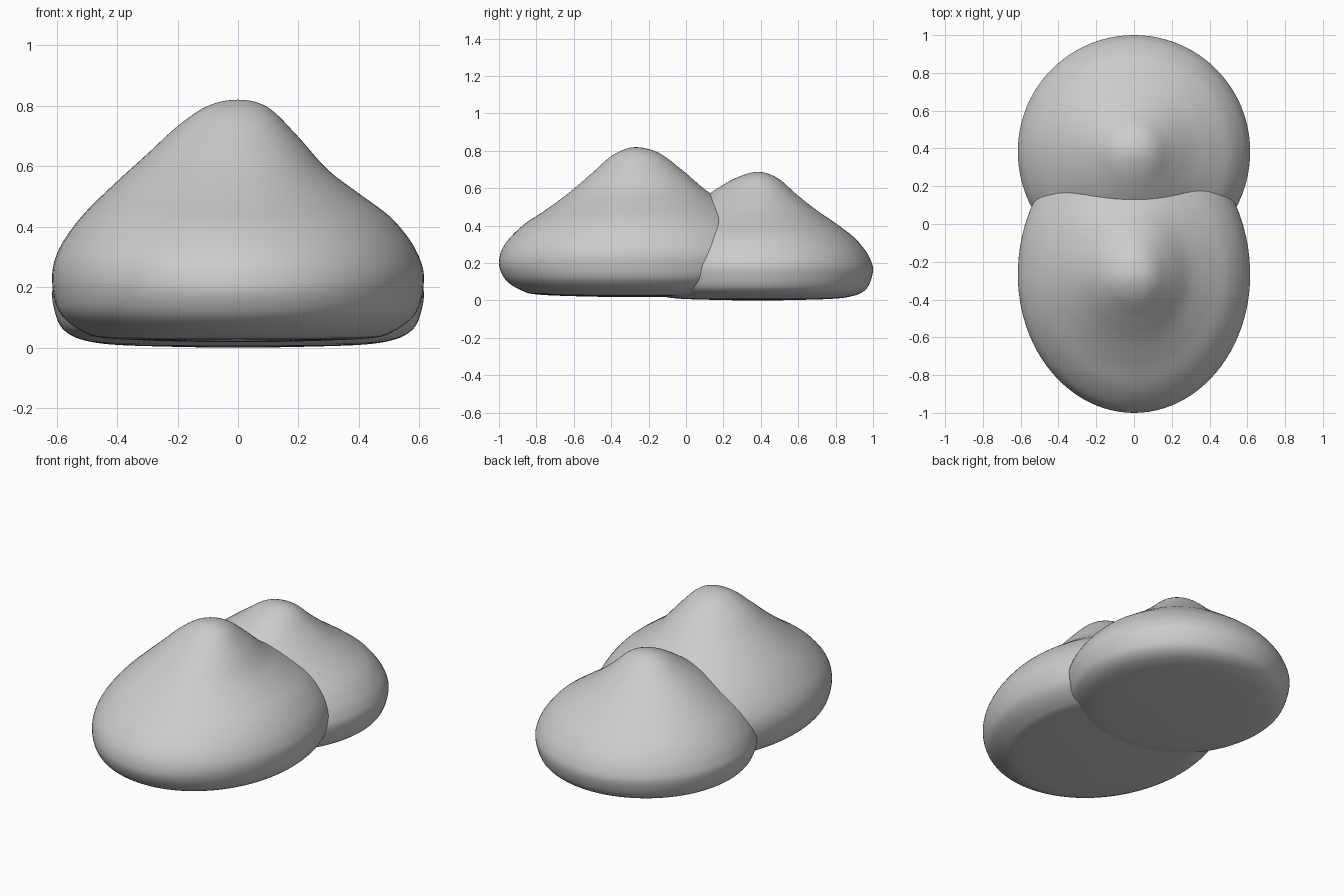
import bpy, bmesh, math

if "Cube" in bpy.data.objects:
    bpy.data.objects.remove(bpy.data.objects["Cube"])

SEG, SUB = 96, 5


def spline(pts):
    """Smooth curve through the profile points."""
    out = []
    p = [(-pts[1][0], pts[1][1])] + pts + [(-pts[-2][0], pts[-2][1])]
    for i in range(1, len(p) - 2):
        a, b, c, d = p[i - 1:i + 3]
        for k in range(SUB):
            t = k / SUB
            out.append(tuple(0.5 * (2 * b[j] + (c[j] - a[j]) * t
                       + (2 * a[j] - 5 * b[j] + 4 * c[j] - d[j]) * t * t
                       + (3 * b[j] - a[j] - 3 * c[j] + d[j]) * t ** 3)
                       for j in (0, 1)))
    return out[1:]


def mound(name, peak_y, rx, r_front, r_back, radii, right, back, left, front, under):
    """Lathe whose profile blends between four side profiles."""
    top, low = right[0], under[-1][1]
    bm = bmesh.new()
    cols = []
    for s in range(SEG):
        a = 2 * math.pi * s / SEG
        c, n = math.cos(a), math.sin(a)
        px, py = (right if c > 0 else left), (back if n > 0 else front)
        prof = [(r, zx * c * c + zy * n * n) for r, zx, zy in zip(radii, px, py)]
        ry = r_back if n > 0 else r_front
        cols.append([bm.verts.new((rx * r * c, peak_y + ry * r * n, z))
                     for r, z in spline(prof + under)])
    apex = bm.verts.new((0, peak_y, top))
    base = bm.verts.new((0, peak_y, low))
    for s in range(SEG):
        p, q = cols[s], cols[(s + 1) % SEG]
        bm.faces.new((apex, p[0], q[0]))
        for i in range(len(p) - 1):
            bm.faces.new((p[i], p[i + 1], q[i + 1], q[i]))
        bm.faces.new((base, q[-1], p[-1]))
    bmesh.ops.recalc_face_normals(bm, faces=bm.faces)
    for f in bm.faces:
        f.smooth = True
    me = bpy.data.meshes.new(name)
    bm.to_mesh(me)
    bm.free()
    ob = bpy.data.objects.new(name, me)
    bpy.context.collection.objects.link(ob)


# Large front mound
mound("front_mound", -0.27, 0.615, 0.73, 0.77,
      [0, .16, .32, .48, .65, .81, .92, .98, 1],
      right=[.82, .795, .70, .59, .51, .437, .36, .29, .23],
      back=[.82, .79, .70, .595, .505, .42, .34, .27, .20],
      left=[.82, .80, .735, .645, .55, .455, .37, .30, .23],
      front=[.82, .78, .68, .58, .488, .41, .335, .27, .20],
      under=[(.98, .145), (.93, .095), (.83, .052), (.72, .032), (.4, .022), (0, .018)])

# Smaller back mound
mound("back_mound", 0.385, 0.615, 0.63, 0.615,
      [0, .17, .33, .5, .67, .83, .93, .98, 1],
      right=[.688, .66, .575, .49, .42, .35, .28, .225, .17],
      back=[.688, .655, .57, .487, .415, .34, .27, .215, .16],
      left=[.688, .665, .60, .525, .445, .36, .285, .225, .17],
      front=[.688, .66, .605, .53, .43, .345, .27, .215, .16],
      under=[(.97, .09), (.92, .05), (.83, .025), (.67, .01), (.35, .003), (0, 0)])
